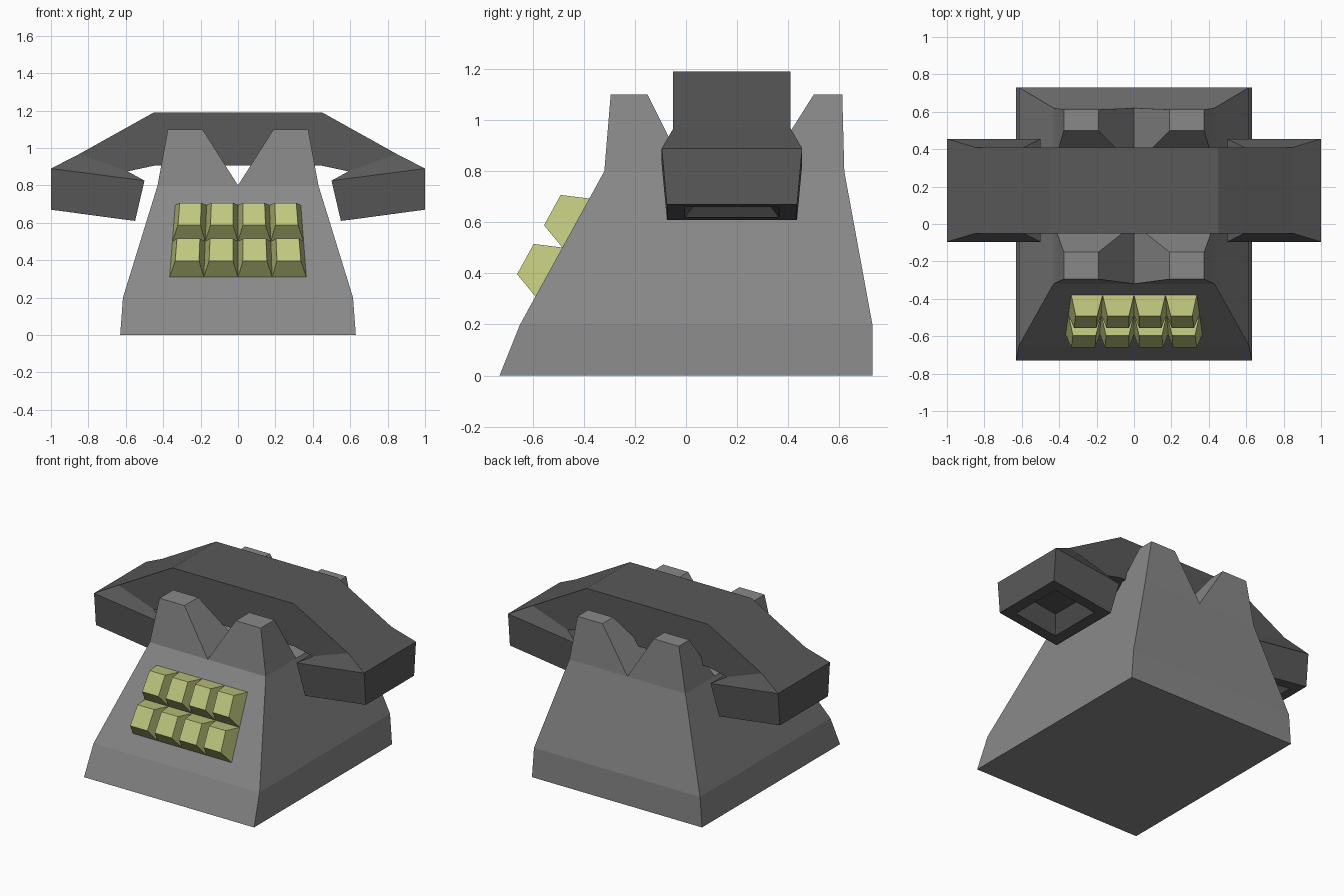
import bpy
import bmesh
from mathutils import Vector

cube = bpy.data.objects.get("Cube")
if cube:
    bpy.data.objects.remove(cube, do_unlink=True)


def material(name, colour):
    mat = bpy.data.materials.new(name)
    mat.use_nodes = True
    rgba = (*colour, 1.0)
    mat.diffuse_color = rgba
    mat.node_tree.nodes["Principled BSDF"].inputs["Base Color"].default_value = rgba
    return mat


grey = material("body grey", (0.25, 0.25, 0.25))
charcoal = material("handset charcoal", (0.1, 0.1, 0.1))
lime = material("button lime", (0.53, 0.58, 0.21))


def loft(name, rings, mat, bottom=True):
    """Skin a chain of four-cornered rings and cap the ends."""
    bm = bmesh.new()
    loops = [[bm.verts.new(p) for p in ring] for ring in rings]
    for a, b in zip(loops, loops[1:]):
        for i in range(4):
            j = (i + 1) % 4
            bm.faces.new((a[i], a[j], b[j], b[i]))
    if bottom:
        bm.faces.new(loops[0][::-1])
    bm.faces.new(loops[-1])
    bmesh.ops.recalc_face_normals(bm, faces=bm.faces)
    mesh = bpy.data.meshes.new(name)
    bm.to_mesh(mesh)
    bm.free()
    mesh.materials.append(mat)
    obj = bpy.data.objects.new(name, mesh)
    bpy.context.collection.objects.link(obj)
    return obj


def rect(x0, x1, y0, y1, z):
    return [(x0, y0, z), (x1, y0, z), (x1, y1, z), (x0, y1, z)]


# Tapered body
loft("body", [rect(-0.63, 0.63, -0.73, 0.73, 0),
              rect(-0.615, 0.615, -0.65, 0.73, 0.2),
              rect(-0.43, 0.43, -0.32, 0.62, 0.8)], grey)

# Four cradle horns rising from the body corners
for end, base, tip in (("front", (-0.32, 0.0), (-0.295, -0.15)),
                       ("back", (0.31, 0.62), (0.5, 0.612))):
    for side, s in (("left", 1), ("right", -1)):
        loft(f"{end}_{side}_horn", [rect(0, s * 0.43, *base, 0.8),
                                    rect(s * 0.19, s * 0.375, *tip, 1.1)],
             grey, bottom=False)

# Handset: grip, flared ear cups and their recesses as one mirrored chain
# Each section: outer x, outer z, inner x, inner z, half depth
sections = [(0.45, 1.19, 0.45, 0.905, 0.23),
            (0.85, 0.967, 0.59, 0.875, 0.23),
            (1.0, 0.89, 0.5, 0.825, 0.275),
            (1.0, 0.67, 0.55, 0.61, 0.255),
            (0.93, 0.661, 0.62, 0.619, 0.185),
            (0.85, 0.74, 0.68, 0.715, 0.11)]
MID = 0.18


def handset_ring(section, s):
    xa, za, xb, zb, h = section
    return [(s * xa, MID - h, za), (s * xa, MID + h, za),
            (s * xb, MID + h, zb), (s * xb, MID - h, zb)]


loft("handset", [handset_ring(c, -1) for c in reversed(sections)]
     + [handset_ring(c, 1) for c in sections], charcoal)

# Two rows of four buttons on the sloping front
foot = Vector((0, -0.65, 0.2))
up = (Vector((0, -0.32, 0.8)) - foot).normalized()
out = Vector((0, -up.z, up.y))
START, LENGTH, HEIGHT, INSET = 0.125, 0.219, 0.105, 0.042


def button_ring(col, low, high, height, inset):
    ring = []
    for t, sides in ((low, (0, 1)), (high, (1, 0))):
        pitch = 0.187 - 0.034 * t
        for k in sides:
            x = (col + k) * pitch + (inset if k == 0 else -inset)
            ring.append(foot + up * t + out * height + Vector((x, 0, 0)))
    return ring


for row, row_name in enumerate(("lower", "upper")):
    low = START + row * LENGTH
    high = low + LENGTH
    for col in range(-2, 2):
        loft(f"{row_name}_button_{col + 3}",
             [button_ring(col, low, high, 0, 0),
              button_ring(col, low + INSET, high - INSET, HEIGHT, 0.027)], lime)
